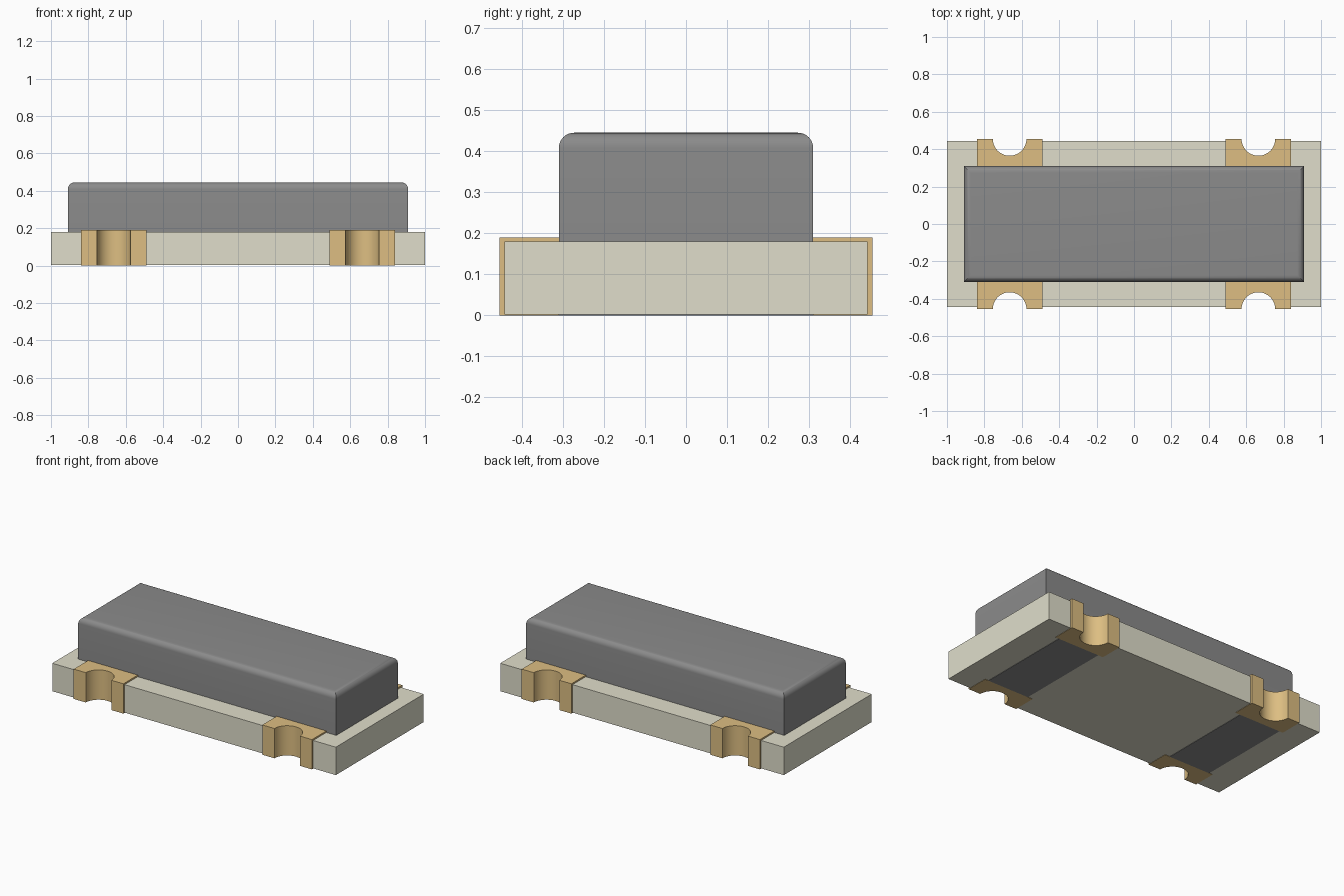
import bpy, bmesh, math

cube = bpy.data.objects.get("Cube")
if cube:
    bpy.data.objects.remove(cube, do_unlink=True)


def material(name, srgb):
    """Flat material from 8-bit sRGB values."""
    col = [((c / 255 + 0.055) / 1.055) ** 2.4 for c in srgb] + [1.0]
    m = bpy.data.materials.new(name)
    m.use_nodes = True
    m.diffuse_color = col
    bsdf = next(n for n in m.node_tree.nodes if n.type == 'BSDF_PRINCIPLED')
    bsdf.inputs["Base Color"].default_value = col
    bsdf.inputs["Roughness"].default_value = 0.6
    return m


ceramic = material("pale ceramic", (224, 222, 203))
gold = material("gold plating", (221, 190, 130))
grey = material("grey metal", (139, 139, 139))


def prism(name, outline, z0, z1, mat):
    """Extrude a flat outline from z0 up to z1."""
    bm = bmesh.new()
    face = bm.faces.new([bm.verts.new((x, y, z0)) for x, y in outline])
    top = bmesh.ops.extrude_face_region(bm, geom=[face])["geom"]
    for v in top:
        if isinstance(v, bmesh.types.BMVert):
            v.co.z = z1
    bmesh.ops.recalc_face_normals(bm, faces=bm.faces[:])
    mesh = bpy.data.meshes.new(name)
    bm.to_mesh(mesh)
    bm.free()
    mesh.materials.append(mat)
    ob = bpy.data.objects.new(name, mesh)
    bpy.context.collection.objects.link(ob)
    return ob


def rect(x0, x1, y0, y1):
    return [(x0, y0), (x1, y0), (x1, y1), (x0, y1)]


def smooth(ob):
    bpy.ops.object.select_all(action='DESELECT')
    ob.select_set(True)
    bpy.context.view_layer.objects.active = ob
    bpy.ops.object.shade_smooth_by_angle(angle=math.radians(35))


# Main dimensions
BOARD_Y, BOARD_TOP = 0.443, 0.18
COVER_X, COVER_Y, COVER_TOP = 0.91, 0.31, 0.445
PAD_IN, PAD_OUT, PAD_Y, PAD_TOP = 0.49, 0.84, 0.455, 0.19
PAD_MID, NOTCH_R = 0.665, 0.09

# Board, with its outline stepped in where the terminals sit
quarter = [(PAD_IN, BOARD_Y), (PAD_IN, COVER_Y), (PAD_OUT, COVER_Y),
           (PAD_OUT, BOARD_Y), (1, BOARD_Y)]
back = [(-x, y) for x, y in reversed(quarter)] + quarter
front = [(x, -y) for x, y in reversed(back)]
prism("board", back + front, 0.002, BOARD_TOP, ceramic)

# Cover, rounded along its four top edges only
cover = prism("cover", rect(-COVER_X, COVER_X, -COVER_Y, COVER_Y),
              BOARD_TOP, COVER_TOP, grey)
bm = bmesh.new()
bm.from_mesh(cover.data)
rim = [e for e in bm.edges if all(v.co.z > BOARD_TOP + 0.1 for v in e.verts)]
bmesh.ops.bevel(bm, geom=rim, offset=0.037, segments=8, profile=0.5,
                affect='EDGES')
bm.to_mesh(cover.data)
bm.free()
smooth(cover)

# Four terminals with half-round notches, and the two underside plates
arc = [(PAD_MID - NOTCH_R * math.cos(math.pi * i / 24),
        PAD_Y - NOTCH_R * math.sin(math.pi * i / 24)) for i in range(25)]
pad = [(PAD_OUT, PAD_Y), (PAD_OUT, COVER_Y), (PAD_IN, COVER_Y),
       (PAD_IN, PAD_Y)] + arc
for side, sx in (("left", 1), ("right", -1)):
    for end, sy in (("front", -1), ("back", 1)):
        smooth(prism(f"{end}_{side}_terminal",
                     [(sx * x, sy * y) for x, y in pad], 0, PAD_TOP, gold))
    xs = sorted((sx * 0.525, sx * 0.815))
    prism(f"{side}_underside_plate", rect(*xs, -COVER_Y, COVER_Y),
          0, 0.004, grey)
